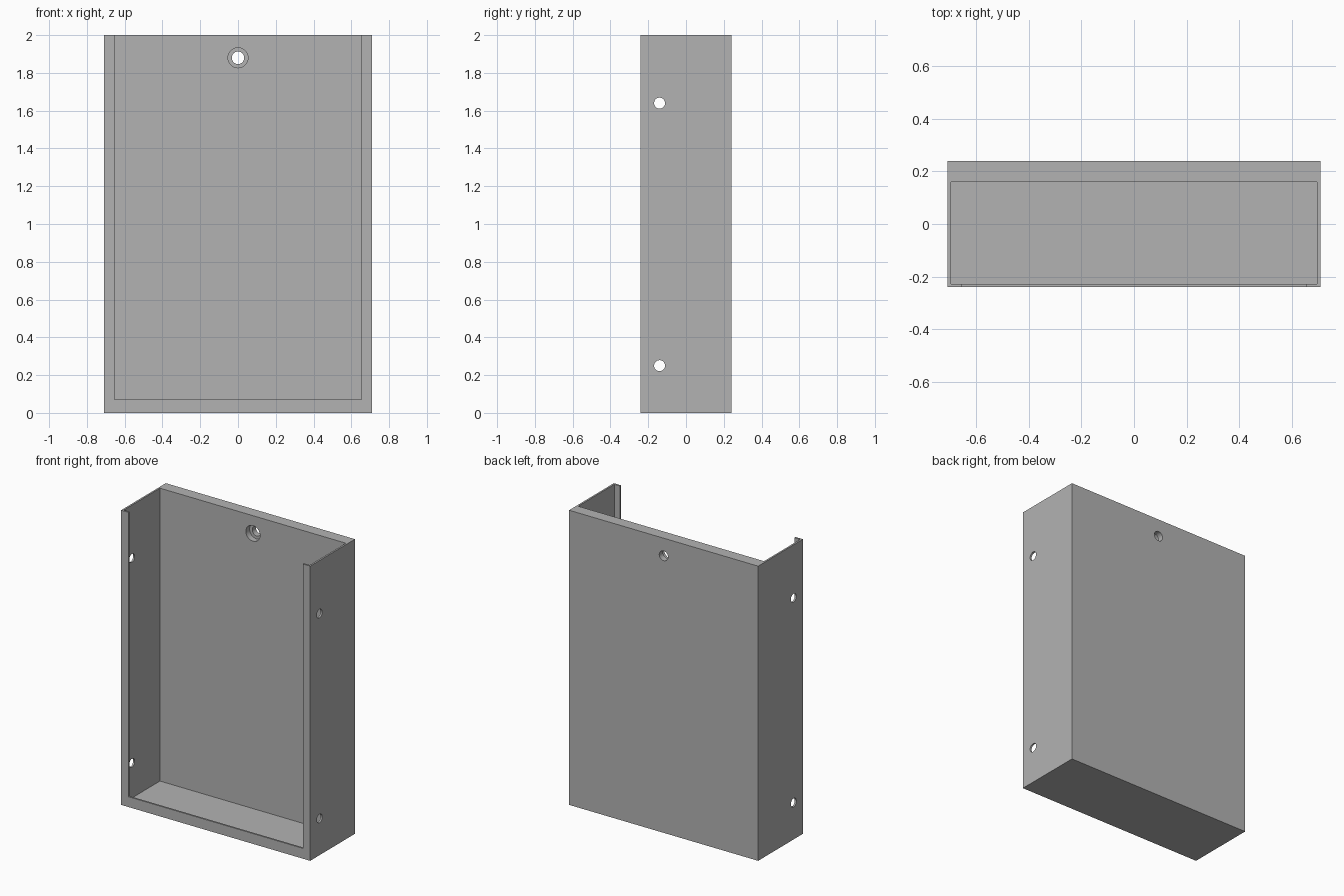
import bpy
from mathutils import Vector

cube = bpy.data.objects.get("Cube")
if cube:
    bpy.data.objects.remove(cube, do_unlink=True)

GREY = (0.45, 0.45, 0.45, 1)
grey = bpy.data.materials.new("plain grey")
grey.diffuse_color = GREY
grey.use_nodes = True
grey.node_tree.nodes["Principled BSDF"].inputs["Base Color"].default_value = GREY

HALF_W, HALF_D, HEIGHT = 0.71, 0.24, 2.0
WALL = 0.012       # thin sides, floor and front frame
BACK_Y = 0.16      # inner face of the thick back
TOP = HEIGHT + 0.2  # cutters run out through the open top


def box(name, low, high):
    low, high = Vector(low), Vector(high)
    bpy.ops.mesh.primitive_cube_add(size=1, location=(low + high) / 2)
    obj = bpy.context.object
    obj.name = name
    obj.scale = high - low
    bpy.ops.object.transform_apply(location=False, rotation=False, scale=True)
    return obj


def rod(name, radius, length, location, rotation):
    bpy.ops.mesh.primitive_cylinder_add(vertices=48, radius=radius, depth=length,
                                        location=location, rotation=rotation)
    obj = bpy.context.object
    obj.name = name
    return obj


def cut(target, cutter):
    cutter.hide_render = True
    mod = target.modifiers.new(cutter.name, "BOOLEAN")
    mod.operation = "DIFFERENCE"
    mod.solver = "EXACT"
    mod.object = cutter
    bpy.context.view_layer.objects.active = target
    bpy.ops.object.modifier_apply(modifier=mod.name)
    bpy.data.objects.remove(cutter, do_unlink=True)


# Outer shell
case = box("wall_case", (-HALF_W, -HALF_D, 0), (HALF_W, HALF_D, HEIGHT))
case.data.materials.append(grey)

# Inner cavity and framed front opening, both open at the top
inner = HALF_W - WALL
cut(case, box("cavity", (-inner, WALL - HALF_D, WALL), (inner, BACK_Y, TOP)))
cut(case, box("front_opening", (-0.655, -0.4, 0.07), (0.655, 0, TOP)))

# Hanging hole through the back, with a wider recess on the inside
facing_y = (1.5708, 0, 0)
cut(case, rod("hanging_hole", 0.033, 0.4, (0, HALF_D, 1.88), facing_y))
cut(case, rod("screw_recess", 0.053, 0.08, (0, BACK_Y, 1.88), facing_y))

# Screw holes through both side walls
for z in (0.25, 1.64):
    cut(case, rod("side_hole", 0.029, 2, (0, -0.14, z), (0, 1.5708, 0)))

# Crisp flat faces, smooth hole walls
bpy.ops.object.select_all(action="DESELECT")
case.select_set(True)
bpy.context.view_layer.objects.active = case
bpy.ops.object.shade_smooth_by_angle(angle=0.52)
